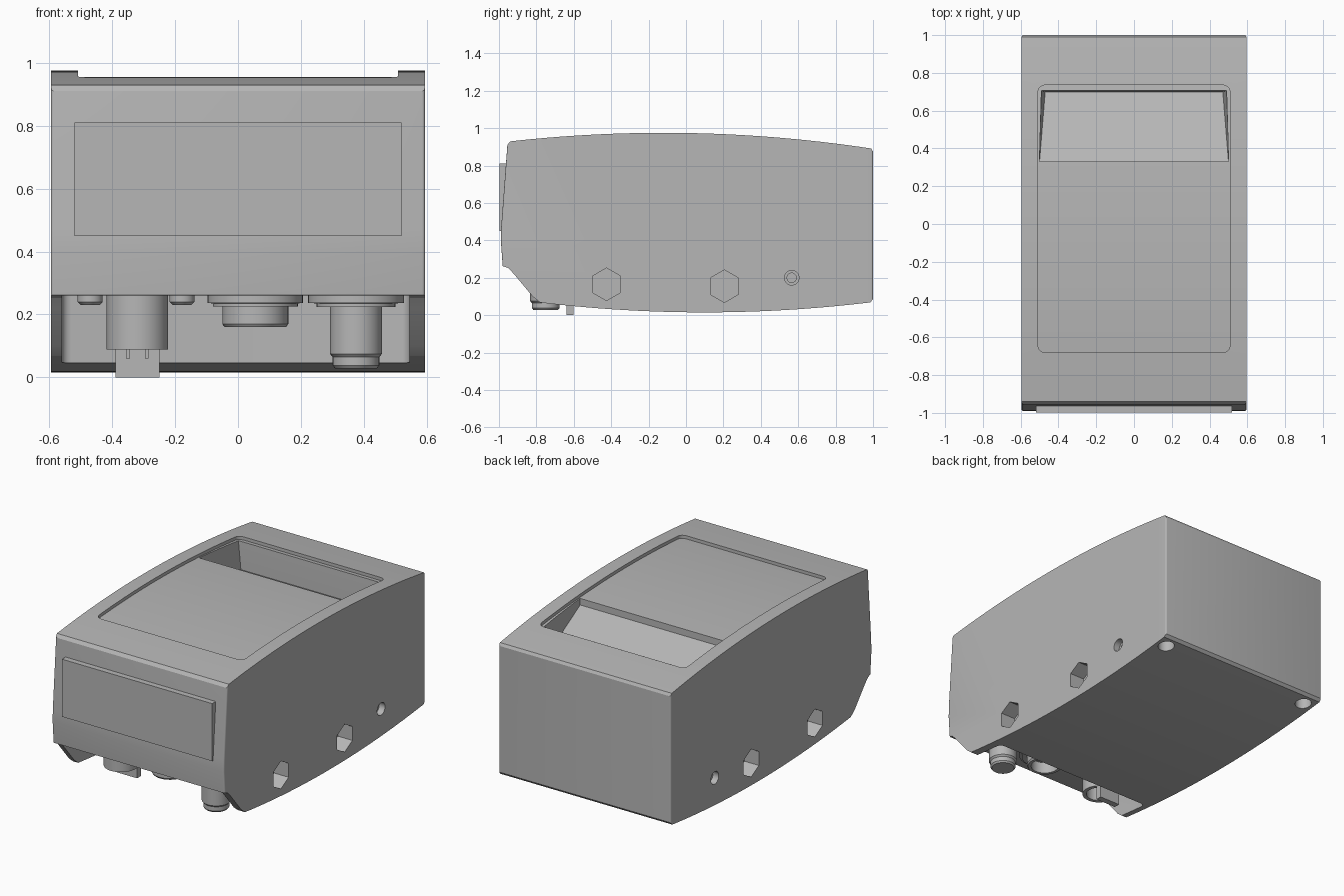
import bpy, bmesh, math
from mathutils import Matrix

old = bpy.data.objects.get("Cube")
if old:
    bpy.data.objects.remove(old, do_unlink=True)

grey = bpy.data.materials.new("housing_grey")
grey.use_nodes = True
colour = (0.47, 0.47, 0.47, 1)
grey.diffuse_color = colour
grey.node_tree.nodes["Principled BSDF"].inputs["Base Color"].default_value = colour


def finish(name, bm):
    bmesh.ops.recalc_face_normals(bm, faces=bm.faces)
    mesh = bpy.data.meshes.new(name)
    bm.to_mesh(mesh)
    bm.free()
    mesh.materials.append(grey)
    ob = bpy.data.objects.new(name, mesh)
    bpy.context.collection.objects.link(ob)
    return ob


def prism(points, half_widths):
    """Side profile of (y, z) points spanned between -x and +x."""
    bm = bmesh.new()
    sides = [[bm.verts.new((s * w, y, z)) for (y, z), w in zip(points, half_widths)]
             for s in (-1, 1)]
    for ring in sides:
        bm.faces.new(ring)
    n = len(points)
    for i in range(n):
        j = (i + 1) % n
        bm.faces.new((sides[0][i], sides[0][j], sides[1][j], sides[1][i]))
    bmesh.ops.recalc_face_normals(bm, faces=bm.faces)
    return bm


def round_edges(bm, test, size, segments=4):
    edges = [e for e in bm.edges if test(e.verts[0].co, e.verts[1].co)]
    bmesh.ops.bevel(bm, geom=edges, offset=size, segments=segments,
                    profile=0.5, affect='EDGES', clamp_overlap=True)


def box(x0, x1, y0, y1, z0, z1):
    bm = bmesh.new()
    bmesh.ops.create_cube(bm, size=1)
    for v in bm.verts:
        v.co.x = x1 if v.co.x > 0 else x0
        v.co.y = y1 if v.co.y > 0 else y0
        v.co.z = z1 if v.co.z > 0 else z0
    return bm


def cylinder(name, centre, radius, length, axis='Z', sides=32):
    bm = bmesh.new()
    bmesh.ops.create_cone(bm, cap_ends=True, segments=sides, radius1=radius,
                          radius2=radius, depth=length)
    if axis == 'X':
        bm.transform(Matrix.Rotation(math.pi / 2, 4, 'Y') @ Matrix.Rotation(math.pi / 2, 4, 'Z'))
    bm.transform(Matrix.Translation(centre))
    return finish(name, bm)


def cut(ob, cutter):
    mod = ob.modifiers.new("cut", 'BOOLEAN')
    mod.operation = 'DIFFERENCE'
    mod.solver = 'EXACT'
    mod.object = cutter
    bpy.context.view_layer.objects.active = ob
    bpy.ops.object.modifier_apply(modifier=mod.name)
    bpy.data.objects.remove(cutter, do_unlink=True)


def top(y):
    return 0.975 - 0.068 * (y + 0.12) ** 2


def bottom(y):
    return 0.015 + 0.068 * (y - 0.1) ** 2


def turned(name, x, y, profile):
    """Lathe a (radius, z) profile around a vertical axis."""
    bm = bmesh.new()
    vs = [bm.verts.new((r, 0, z)) for r, z in profile]
    es = [bm.edges.new(p) for p in zip(vs, vs[1:])]
    bmesh.ops.spin(bm, geom=vs + es, axis=(0, 0, 1), cent=(0, 0, 0),
                   angle=2 * math.pi, steps=40, use_merge=True)
    bmesh.ops.remove_doubles(bm, verts=bm.verts, dist=0.0005)
    bm.transform(Matrix.Translation((x, y, 0)))
    return finish(name, bm)


# Housing: arched top and bottom, slanted nose
W = 0.595
steps = 28
top_line = [(y, top(y)) for y in (-0.94 + 1.93 * i / steps for i in range(steps + 1))]
base_line = [(y, bottom(y)) for y in (0.985 - 1.765 * i / steps for i in range(steps + 1))]
nose = [(-0.82, 0.10), (-0.92, 0.22), (-0.95, 0.252), (-0.98, 0.262),
        (-0.99, 0.40), (-0.988, 0.47), (-0.955, 0.91)]
outline = top_line + [(1, top(1) - 0.015), (1, bottom(1) + 0.015)] + base_line + nose
bm = prism(outline, [W] * len(outline))
round_edges(bm, lambda a, b: abs(a.x - b.x) < 0.01 and
            ((a.y > 0.995 and b.y > 0.995) or
             (max(a.y, b.y) < -0.95 and min(a.z, b.z) > 0.255)), 0.03)
housing = finish("housing", bm)

# Shallow screen recess in the top
y0, y1, half = -0.68, 0.735, 0.508
floor = [(y, top(y) - 0.02) for y in (y0 + (y1 - y0) * i / 24 for i in range(25))]
recess = floor + [(y1, 1.2), (y0, 1.2)]
bm = prism(recess, [half] * len(recess))
round_edges(bm, lambda a, b: abs(a.z - b.z) > 0.1, 0.035)
cut(housing, finish("screen_recess_cutter", bm))

# Sloped, tapered paper bay behind the screen
bay = [(0.332, 1.1), (0.332, 0.90), (0.70, 0.735), (0.705, 0.90), (0.72, 1.1)]
bm = prism(bay, [0.503, 0.5, 0.47, 0.49, 0.5])
bmesh.ops.triangulate(bm, faces=bm.faces)
cut(housing, finish("bay_cutter", bm))

# Connector pocket under the nose
bm = box(-0.56, 0.545, -1.2, -0.57, -0.2, 0.26)
round_edges(bm, lambda a, b: min(a.y, b.y) > -0.6 and abs(a.z - b.z) > 0.1, 0.03)
cut(housing, finish("pocket_cutter", bm))

# Cross bolt holes with hexagonal nut pockets
for y, z in ((-0.425, 0.165), (0.205, 0.155)):
    cut(housing, cylinder("bolt_cutter", (0, y, z), 0.052, 1.5, 'X'))
    for s in (-1, 1):
        cut(housing, cylinder("hex_cutter", (s * W, y, z), 0.087, 0.2, 'X', 6))

# Small side holes and foot holes
for s in (-1, 1):
    cut(housing, cylinder("side_hole_cutter", (s * W, 0.565, 0.2), 0.039, 0.08, 'X'))
    cut(housing, cylinder("side_pilot_cutter", (s * W, 0.565, 0.2), 0.025, 0.3, 'X'))
    cut(housing, cylinder("foot_hole_cutter", (s * 0.525, 0.92, 0.06), 0.048, 0.2))

# Raised wedge plate on the front
finish("front_plate", prism([(-0.998, 0.81), (-0.998, 0.45), (-0.975, 0.45), (-0.94, 0.81)],
                            [0.52] * 4))

# Round plug with collar
turned("right_plug", 0.375, -0.75,
       [(0, 0.265), (0.152, 0.265), (0.152, 0.237), (0.125, 0.235), (0.125, 0.224),
        (0.083, 0.224), (0.083, 0.075), (0.074, 0.065), (0.074, 0.038), (0.066, 0.028), (0, 0.028)])

# Hollow centre socket
turned("centre_socket", 0.055, -0.75,
       [(0, 0.265), (0.152, 0.265), (0.152, 0.237), (0.135, 0.235), (0.135, 0.225),
        (0.105, 0.225), (0.105, 0.17), (0.098, 0.16), (0.08, 0.16), (0.08, 0.23), (0, 0.23)])

# Keyed socket with locking tab and screws
turned("left_socket", -0.32, -0.70,
       [(0, 0.265), (0.098, 0.265), (0.098, 0.088), (0.075, 0.088), (0.075, 0.2), (0, 0.2)])
finish("locking_tab", box(-0.39, -0.25, -0.64, -0.602, 0, 0.2))
for s in (-1, 1):
    finish("tab_rib", box(-0.32 + s * 0.03 - 0.006, -0.32 + s * 0.03 + 0.006,
                          -0.68, -0.63, 0.06, 0.2))
for x in (-0.47, -0.178):
    turned("socket_screw", x, -0.72,
           [(0, 0.265), (0.04, 0.265), (0.04, 0.24), (0.03, 0.23), (0, 0.23)])

# Smooth the curved surfaces, keep the edges sharp
bpy.ops.object.select_all(action='DESELECT')
for ob in bpy.context.collection.objects:
    if ob.type == 'MESH' and ob.data.materials and ob.data.materials[0] == grey:
        ob.select_set(True)
        bpy.context.view_layer.objects.active = ob
bpy.ops.object.shade_smooth_by_angle(angle=math.radians(25))
